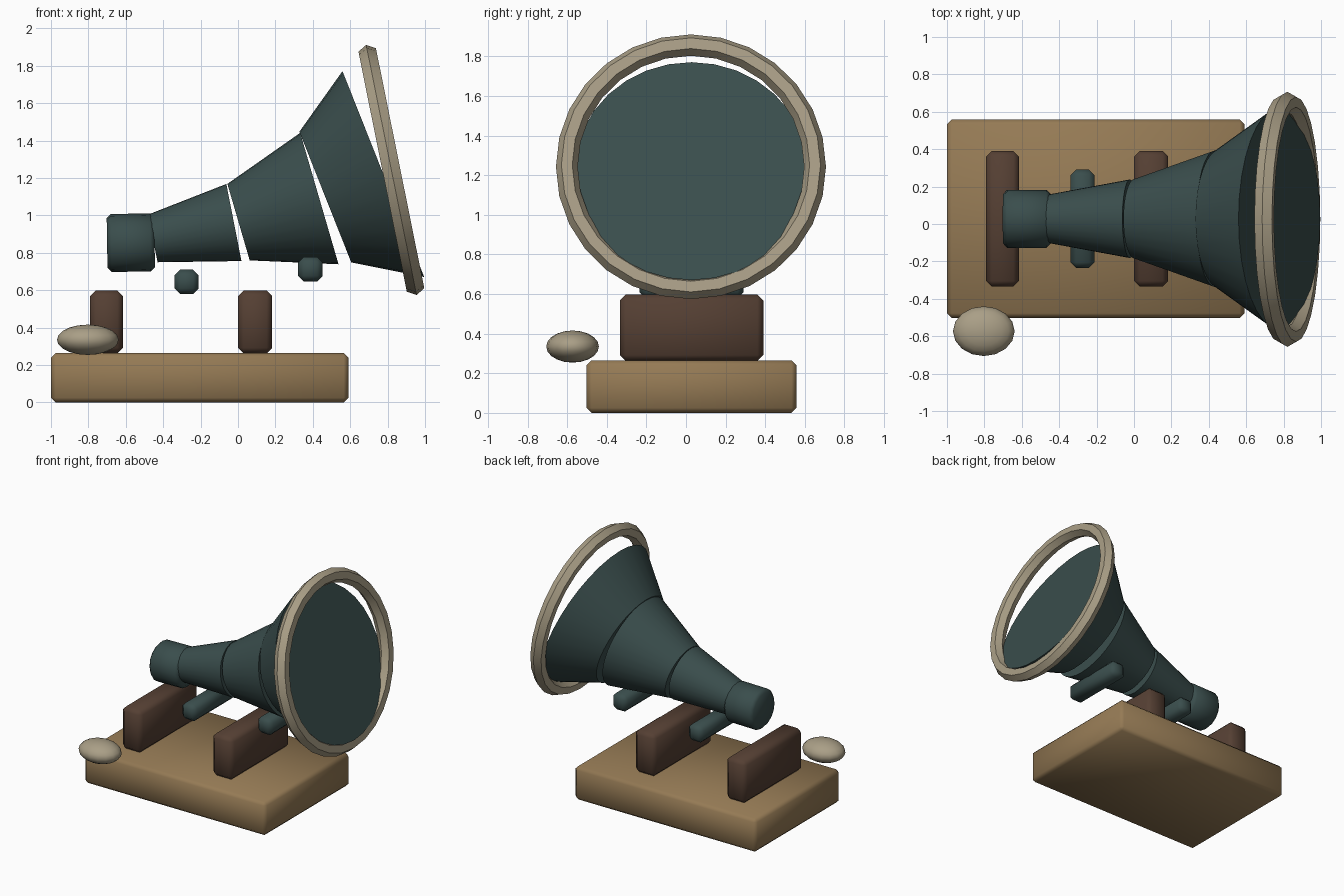
import bpy
import bmesh
import math
from mathutils import Vector

if "Cube" in bpy.data.objects:
    bpy.data.objects.remove(bpy.data.objects["Cube"])

MID_Y = 0.028  # the assembly's own centre plane


def make_material(name, rgb):
    m = bpy.data.materials.new(name)
    m.use_nodes = True
    m.diffuse_color = (*rgb, 1)
    bsdf = next(n for n in m.node_tree.nodes if n.type == "BSDF_PRINCIPLED")
    bsdf.inputs["Base Color"].default_value = (*rgb, 1)
    return m


OAK = make_material("light_wood", (0.30, 0.195, 0.09))
WALNUT = make_material("dark_wood", (0.09, 0.05, 0.033))
IRON = make_material("dark_teal_iron", (0.042, 0.075, 0.073))
STONE = make_material("pale_stone", (0.40, 0.345, 0.24))


def finish(name, material, angle, bevel=0):
    ob = bpy.context.object
    ob.name = ob.data.name = name
    ob.data.materials.append(material)
    bpy.ops.object.transform_apply(location=False, rotation=False, scale=True)
    if bevel:
        bm = bmesh.new()
        bm.from_mesh(ob.data)
        rim = [e for e in bm.edges if e.calc_face_angle(0) > math.radians(60)]
        bmesh.ops.bevel(bm, geom=rim, offset=bevel, segments=1,
                        affect="EDGES", clamp_overlap=True)
        bm.to_mesh(ob.data)
        bm.free()
    bpy.ops.object.shade_smooth_by_angle(angle=math.radians(angle))
    return ob


def block(name, material, x, z, width, bevel):
    """Chamfered box spanning x and z ranges, centred on the middle plane."""
    bpy.ops.mesh.primitive_cube_add(
        size=1, location=((x[0] + x[1]) / 2, MID_Y, (z[0] + z[1]) / 2))
    bpy.context.object.scale = (x[1] - x[0], width, z[1] - z[0])
    finish(name, material, 50, bevel)


def frustum(name, start, end, r1, r2, sides=32, bevel=0):
    """Tapered tube section between two (x, z) points."""
    a = Vector((start[0], MID_Y, start[1]))
    b = Vector((end[0], MID_Y, end[1]))
    bpy.ops.mesh.primitive_cone_add(
        vertices=sides, radius1=r1, radius2=r2, depth=(b - a).length,
        location=(a + b) / 2,
        rotation=(0, math.atan2(b.x - a.x, b.z - a.z), 0))
    finish(name, IRON, 50 if bevel else 35, bevel)


# Wooden base and the two cross supports
block("base", OAK, (-1, 0.59), (0, 0.265), 1.06, 0.025)
block("rear_support", WALNUT, (-0.79, -0.615), (0.262, 0.598), 0.725, 0.03)
block("front_support", WALNUT, (0, 0.183), (0.262, 0.598), 0.725, 0.03)

# Cross pins under the barrel
block("rear_pin", IRON, (-0.34, -0.21), (0.58, 0.71), 0.525, 0.03)
block("front_pin", IRON, (0.322, 0.453), (0.647, 0.778), 0.525, 0.03)

# Barrel sections, each tilted a little more than the last
frustum("breech", (-0.70, 0.852), (-0.446, 0.856), 0.155, 0.155, 16, 0.022)
frustum("rear_barrel", (-0.455, 0.877), (-0.022, 0.962), 0.13, 0.21)
frustum("middle_barrel", (0.003, 0.964), (0.435, 1.09), 0.213, 0.366)
frustum("flared_muzzle", (0.467, 1.098), (0.777, 1.221), 0.376, 0.592)

# Six-sided rim ring floating around the muzzle
bpy.ops.mesh.primitive_torus_add(
    major_segments=28, minor_segments=6, major_radius=0.627,
    minor_radius=0.055, location=(0.82, MID_Y - 0.003, 1.243),
    rotation=(0, math.radians(90 - 11.4), 0))
finish("muzzle_ring", STONE, 35)

# Loose oval pebble beside the base
bpy.ops.mesh.primitive_uv_sphere_add(
    segments=16, ring_count=10, radius=1, location=(-0.803, -0.573, 0.335))
bpy.context.object.scale = (0.165, 0.133, 0.081)
finish("pebble", STONE, 60)
